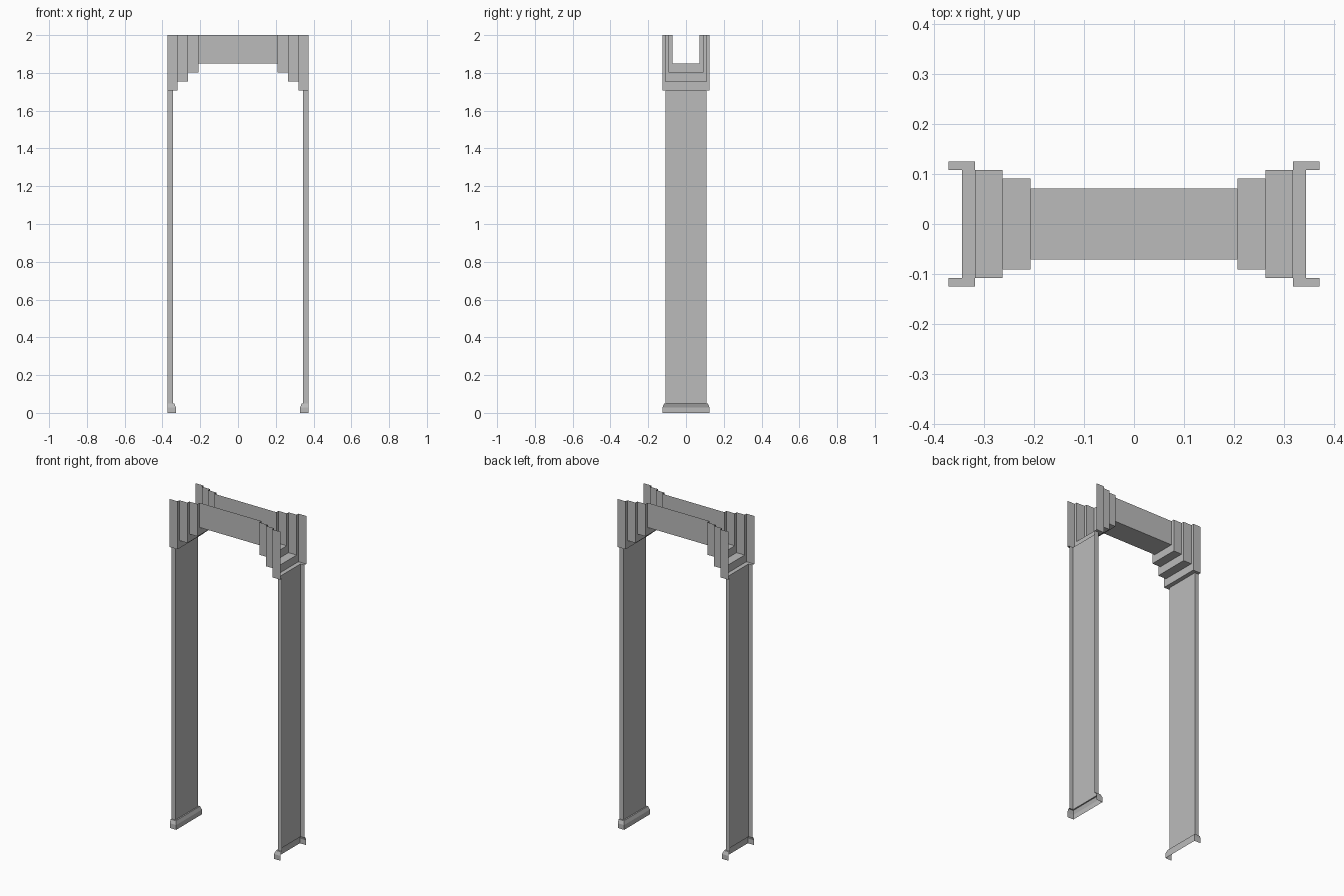
import bpy
import bmesh

cube = bpy.data.objects.get("Cube")
if cube:
    bpy.data.objects.remove(cube, do_unlink=True)

grey = bpy.data.materials.new("stone_grey")
grey.use_nodes = True
COLOUR = (0.5, 0.5, 0.5, 1.0)
grey.diffuse_color = COLOUR
grey.node_tree.nodes["Principled BSDF"].inputs["Base Color"].default_value = COLOUR

TOP = 2.0
OUTER_X = 0.372       # open outer edge of the frame
POST_X, POST_Y = 0.345, 0.108
CAP_X, CAP_Y, CAP_Z = 0.319, 0.125, 1.708


def loft(name, sections, keep=lambda centre: True):
    """Skin a row of open sections with quads, leaving the ends open."""
    bm = bmesh.new()
    rows = [[bm.verts.new(p) for p in section] for section in sections]
    for a, b in zip(rows, rows[1:]):
        for i in range(len(a) - 1):
            bm.faces.new((a[i], a[i + 1], b[i + 1], b[i]))
    dropped = [f for f in bm.faces if not keep(f.calc_center_median())]
    bmesh.ops.delete(bm, geom=dropped, context="FACES")
    mesh = bpy.data.meshes.new(name)
    bm.to_mesh(mesh)
    bm.free()
    mesh.materials.append(grey)
    obj = bpy.data.objects.new(name, mesh)
    bpy.context.collection.objects.link(obj)
    return obj


# Header: open-topped trough that steps down and widens towards each end
steps = [(0.208, 0.071, 1.85), (0.264, 0.091, 1.803),
         (CAP_X, POST_Y, 1.755), (OUTER_X, CAP_Y, CAP_Z)]
half = []
inner = 0.0
for outer, y, z in steps:
    if inner:
        half.append((inner, y, z))
    half.append((outer, y, z))
    inner = outer
stations = [(-x, y, z) for x, y, z in reversed(half)] + half
loft("stepped_header",
     [[(x, -y, TOP), (x, -y, z), (x, y, z), (x, y, TOP)] for x, y, z in stations],
     keep=lambda c: c.z > CAP_Z + 0.001)


def channel(side, x, y, z):
    """Plan of a post: front, inner and back walls, open to the outside."""
    return [(side * OUTER_X, side * y, z), (side * x, side * y, z),
            (side * x, -side * y, z), (side * OUTER_X, -side * y, z)]


# Posts, skirting mouldings and the ledges below the header
base_profile = [(0.016, 0.0), (0.016, 0.029), (0.011, 0.042), (0.008, 0.05), (0.0, 0.05)]
for side, label in ((1, "left"), (-1, "right")):
    loft(label + "_base_moulding",
         [channel(side, POST_X - d, POST_Y + d, z) for d, z in base_profile])
    loft(label + "_post",
         [channel(side, POST_X, POST_Y, z) for z in (base_profile[-1][1], CAP_Z)])
    loft(label + "_ledge",
         [channel(side, CAP_X, CAP_Y, CAP_Z), channel(side, POST_X, POST_Y, CAP_Z)][::-1])
